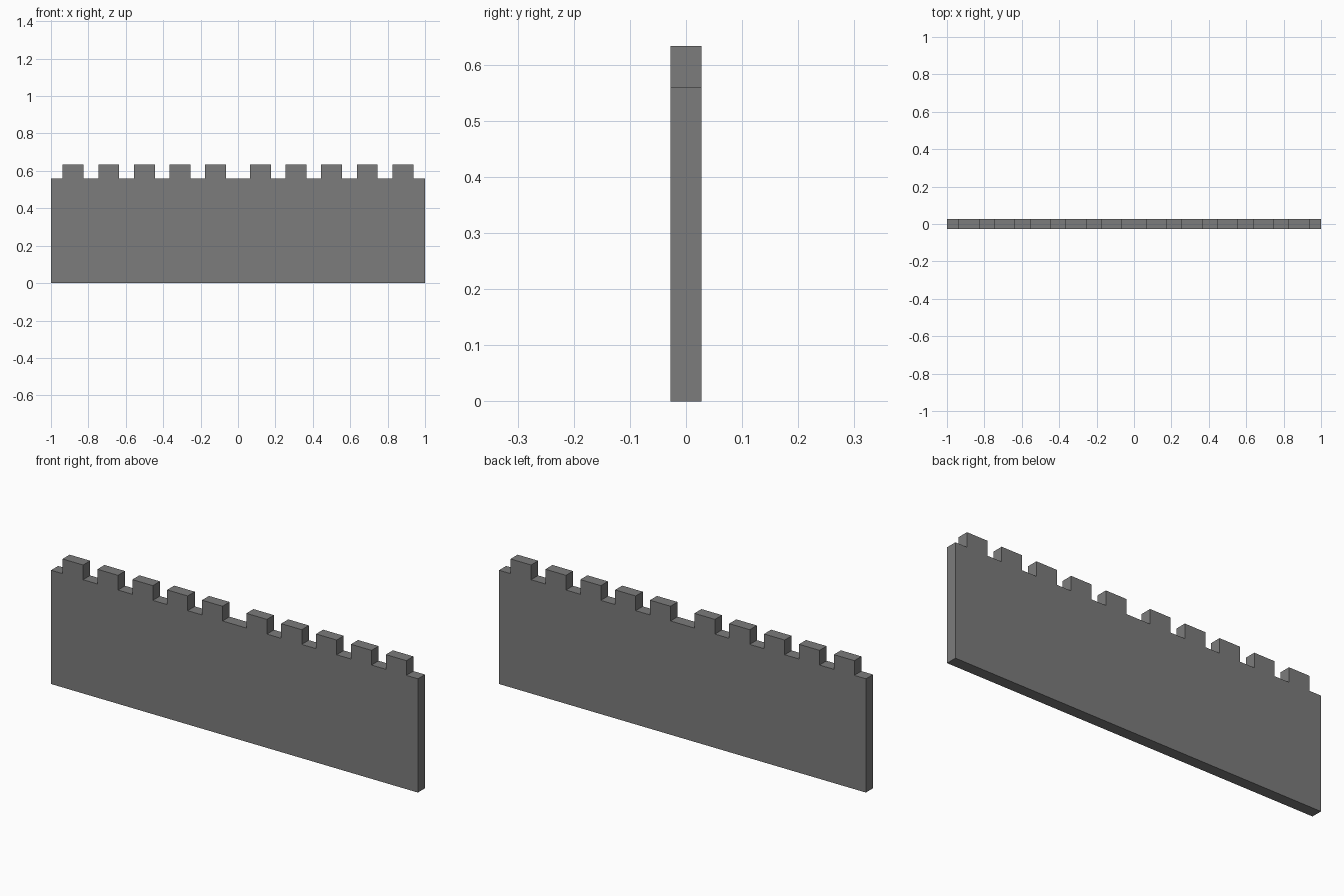
import bpy, bmesh

if "Cube" in bpy.data.objects:
    bpy.data.objects.remove(bpy.data.objects["Cube"])

WALL_H, TOP_H, DEPTH = 0.5605, 0.633, 0.055
MERLON_W, STEP, FIRST = 0.112, 0.19, 0.121

# Merlon centres, mirrored about the wider middle gap
right = [FIRST + i * STEP for i in range(5)]
centres = sorted([-c for c in right] + right)

# Crenellated outline in the xz plane
outline = [(1, 0), (-1, 0), (-1, WALL_H)]
for c in centres:
    a, b = c - MERLON_W / 2, c + MERLON_W / 2
    outline += [(a, WALL_H), (a, TOP_H), (b, TOP_H), (b, WALL_H)]
outline.append((1, WALL_H))

# Extrude the outline through the wall thickness
bm = bmesh.new()
face = bm.faces.new([bm.verts.new((x, -DEPTH / 2, z)) for x, z in outline])
ext = bmesh.ops.extrude_face_region(bm, geom=[face], use_keep_orig=True)
moved = [g for g in ext["geom"] if isinstance(g, bmesh.types.BMVert)]
bmesh.ops.translate(bm, verts=moved, vec=(0, DEPTH, 0))
bmesh.ops.recalc_face_normals(bm, faces=bm.faces)

mesh = bpy.data.meshes.new("battlement_wall")
bm.to_mesh(mesh)
bm.free()
wall = bpy.data.objects.new("battlement_wall", mesh)
bpy.context.collection.objects.link(wall)

# Dark grey stone
stone = bpy.data.materials.new("dark_stone")
stone.diffuse_color = (0.2, 0.2, 0.2, 1)
stone.use_nodes = True
stone.node_tree.nodes["Principled BSDF"].inputs["Base Color"].default_value = stone.diffuse_color
mesh.materials.append(stone)
